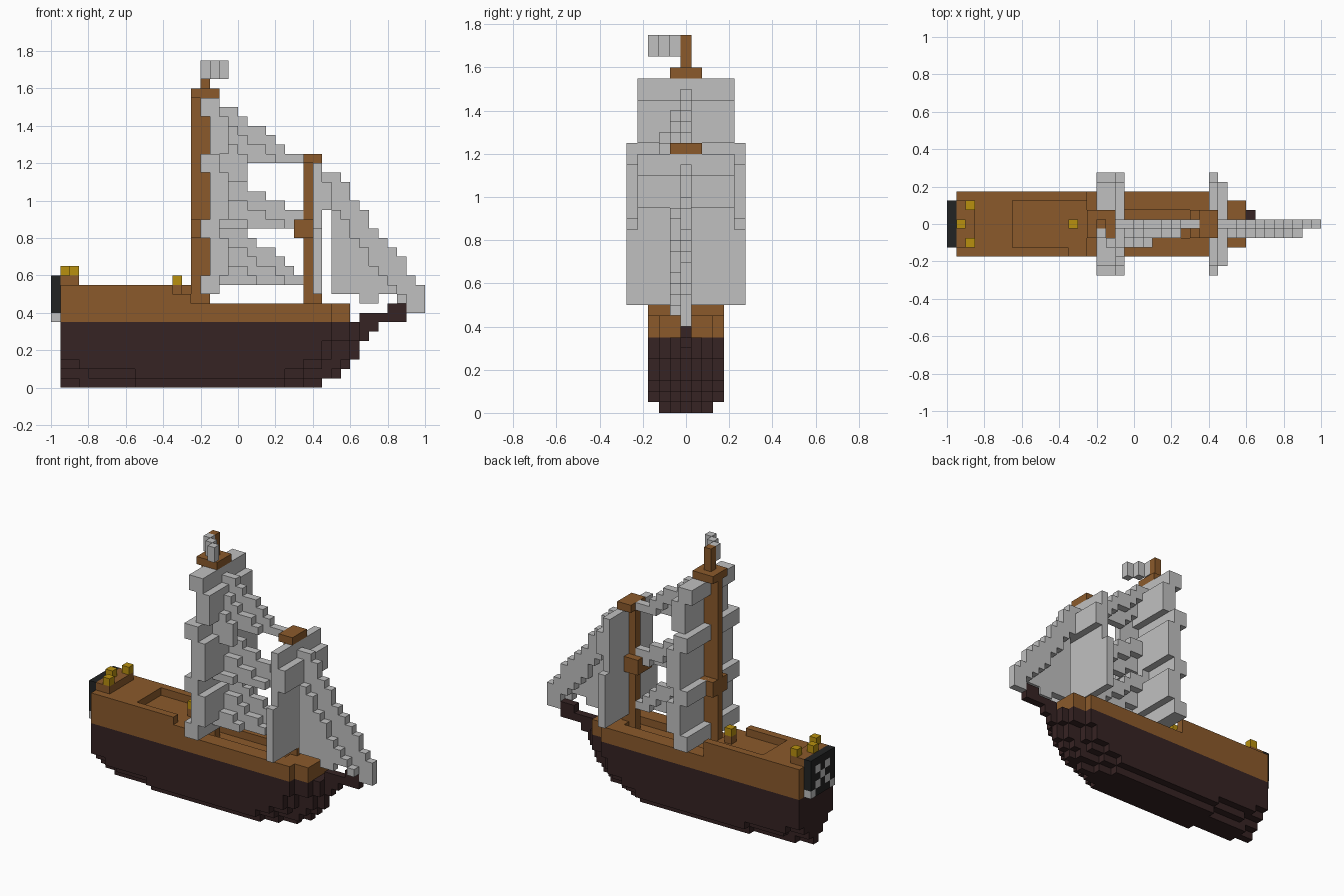
import bpy, bmesh

cube = bpy.data.objects.get("Cube")
if cube:
    bpy.data.objects.remove(cube, do_unlink=True)

U = 0.05  # size of one block


def material(name, rgb):
    lin = [((c / 255 + 0.055) / 1.055) ** 2.4 if c > 10 else c / 255 / 12.92 for c in rgb]
    m = bpy.data.materials.new(name)
    m.use_nodes = True
    m.diffuse_color = (*lin, 1)
    m.node_tree.nodes["Principled BSDF"].inputs["Base Color"].default_value = (*lin, 1)
    return m


DARK = material("dark hull wood", (54, 35, 35))
WOOD = material("brown wood", (139, 90, 43))
SAIL = material("pale grey cloth", (192, 192, 192))
GOLD = material("gold", (184, 144, 15))
BLACK = material("black", (34, 36, 36))


def part(name, mat, boxes):
    """Boxes are (x0, x1, y0, y1, z0, z1) in blocks, x counted from the stern."""
    bm = bmesh.new()
    for x0, x1, y0, y1, z0, z1 in boxes:
        r = bmesh.ops.create_cube(bm, size=1)
        for v in r["verts"]:
            v.co = ((x0 if v.co.x < 0 else x1) * U - 1,
                    (y0 if v.co.y < 0 else y1) * U,
                    (z0 if v.co.z < 0 else z1) * U)
    me = bpy.data.meshes.new(name)
    bm.to_mesh(me)
    bm.free()
    me.materials.append(mat)
    ob = bpy.data.objects.new(name, me)
    bpy.context.collection.objects.link(ob)
    return ob


# Lower hull: for each distance from the keel, runs of (x0, x1, bottom)
strakes = {
    0: [(1, 29, 0), (29, 31, 1), (31, 32, 2), (32, 33, 3), (33, 34, 5), (34, 35, 6)],
    1: [(1, 3, 1), (3, 27, 0), (27, 30, 1), (30, 31, 2), (31, 32, 3), (32, 33, 5)],
    2: [(1, 4, 2), (4, 9, 1), (9, 25, 0), (25, 27, 1), (27, 29, 2), (29, 30, 3), (30, 32, 5)],
    3: [(1, 3, 3), (3, 9, 2), (9, 25, 1), (25, 27, 2), (27, 29, 3), (29, 30, 5)],
}
hull = []
for j, runs in strakes.items():
    for x0, x1, z in runs:
        for s in ({j, -j}):
            hull.append((x0, x1, s - .5, s + .5, z, 7))
part("lower_hull", DARK, hull)
part("bowsprit", DARK, [(33, 38, -.5, .5, 7, 8), (36, 38, -.5, .5, 8, 9)])

# Upper hull with sunken main deck
part("upper_hull", WOOD, [
    (1, 30, -3.5, 3.5, 7, 8), (30, 32, -2.5, 2.5, 7, 9),
    (15, 30, 1.5, 3.5, 8, 9), (15, 30, -3.5, -1.5, 8, 9),
    (28, 30, -1.5, 1.5, 8, 9)])
# Raised aft deck with rails and a shallow well
part("aft_deck", WOOD, [
    (1, 15, -3.5, 3.5, 8, 10), (1, 7, -3.5, 3.5, 10, 11),
    (7, 15, 2.5, 3.5, 10, 11), (7, 13, -3.5, -2.5, 10, 11),
    (1, 3, -2.5, 2.5, 11, 12)])
part("helm_post", WOOD, [(13, 14, -.5, .5, 10, 11)])
part("helm", GOLD, [(13, 14, -.5, .5, 11, 12)])
part("stern_lanterns", GOLD, [
    (1, 2, -.5, .5, 12, 13), (2, 3, 1.5, 2.5, 12, 13), (2, 3, -2.5, -1.5, 12, 13)])

# Stern panel with crossed emblem
rows = [".....", ".#.#.", "..#..", ".#.#.", "#...#"]
cells = {".": [], "#": []}
for r, row in enumerate(rows):
    for c, ch in enumerate(row):
        cells[ch].append((0, 1, c - 2.5, c - 1.5, 11 - r, 12 - r))
part("stern_panel", BLACK, cells["."])
part("stern_emblem", SAIL, cells["#"])

# Masts with platforms
part("main_mast", WOOD, [
    (15, 17, -.5, .5, 8, 31), (15, 17, -1.5, 1.5, 16, 18),
    (15, 18, -1.5, 1.5, 31, 32), (16, 17, -.5, .5, 32, 35)])
part("fore_mast", WOOD, [
    (27, 28, -.5, .5, 8, 24), (27, 29, -1.5, 1.5, 24, 25),
    (27, 29, -.5, .5, 8, 10), (26, 28, -1.5, 1.5, 16, 18)])
part("pennant", SAIL, [(16 + n, 17 + n, -1.5 - n, -.5 - n, 33, 35) for n in range(3)])


# Square sails: bands held back at the yards, cloth bulging forward between them
def bands(z0, z1, w):
    return [(17, 18, -w, w, z0, z1), (16, 17, .5, w, z0, z1), (16, 17, -w, -.5, z0, z1)]


def bulge(z0, z1, w):
    return [(17, 19, -w, w, z0, z1)]


part("main_square_sails", SAIL,
     bands(10, 12, 5.5) + bulge(12, 16, 5.5) + bands(16, 18, 5.5) + bulge(18, 23, 5.5)
     + bands(23, 25, 5.5) + bulge(25, 29, 4.5) + bands(29, 31, 4.5))
part("fore_square_sails", SAIL, [
    (28, 29, -5.5, 5.5, 10, 17), (28, 29, -4.5, 4.5, 17, 24),
    (29, 30, -4.5, 4.5, 19, 22)])


# Triangular sails: columns that step sideways as they drop from the top edge
def stay_sail(name, x, tops, bottoms, drop, layers):
    boxes = []
    for n, (t, b) in enumerate(zip(tops, bottoms)):
        for k in range(layers):
            z1 = t - k * drop
            z0 = b if k == layers - 1 else max(b, z1 - drop)
            if z1 > z0:
                boxes.append((x + n, x + n + 1, -k - .5, -k + .5, z0, z1))
    part(name, SAIL, boxes)


stay_sail("upper_stay_sail", 18, [30, 30, 29, 28, 28, 27, 26, 25, 25],
          [23, 22, 22] + [24] * 6, 2, 3)
stay_sail("middle_stay_sail", 18, [23, 22, 22, 21, 21, 20, 20, 19, 19], [17] * 9, 2, 3)
stay_sail("lower_stay_sail", 18, [18, 17, 17, 16, 15, 15, 14, 13, 12], [11] * 9, 2, 3)
stay_sail("jib", 29, [23, 23, 22, 20, 19, 17, 16, 15, 14, 12, 11],
          [19, 10, 10, 10, 9, 9, 10, 10, 9, 8, 8], 4, 2)
